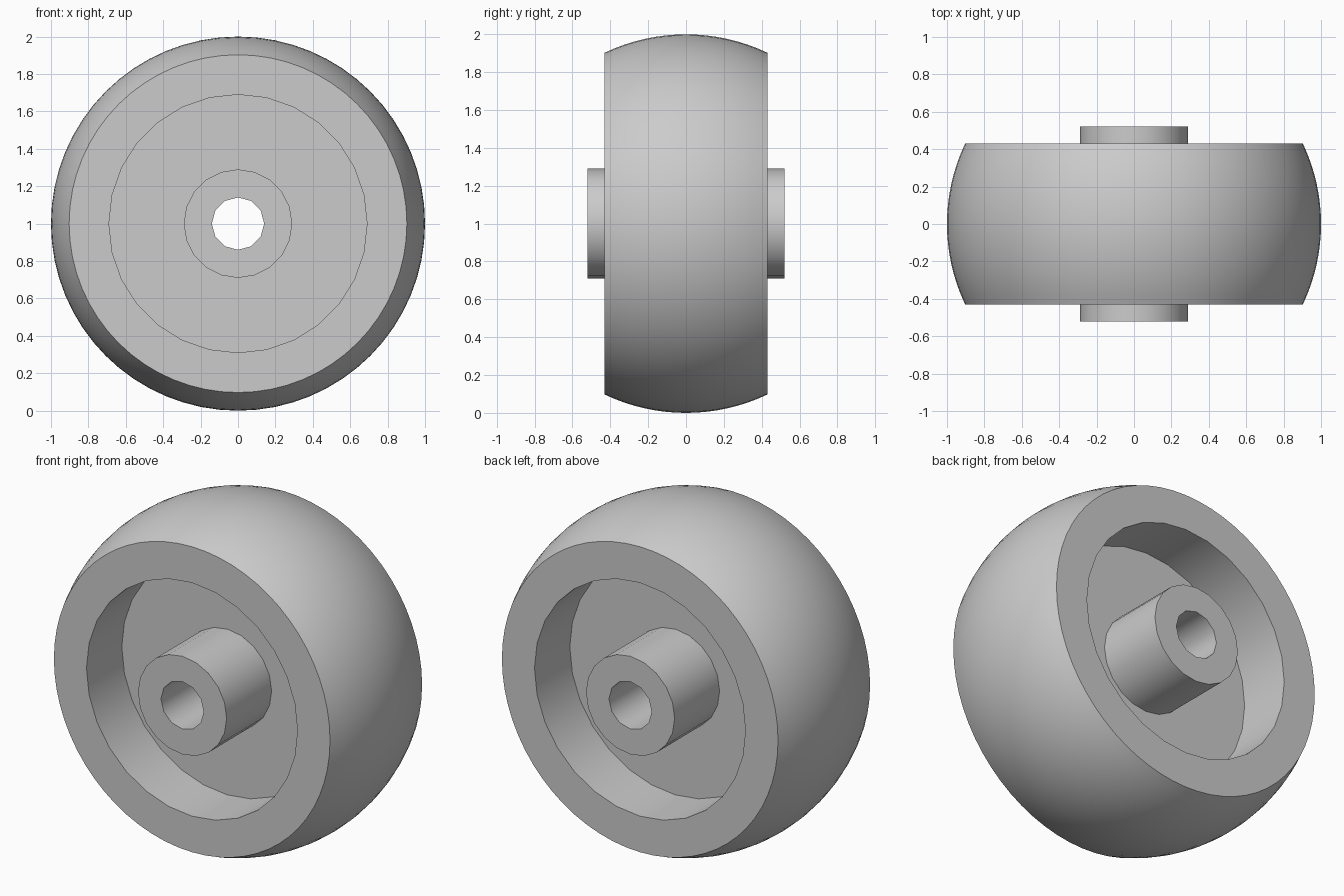
import bpy, bmesh, math
from mathutils import Matrix, Vector

default_cube = bpy.data.objects.get("Cube")
if default_cube:
    bpy.data.objects.remove(default_cube)

AXLE_Z = 1.0
HALF_WIDTH = 0.43
WEB_HALF = 0.10
HUB_HALF = 0.52

# Plain grey plastic
grey = bpy.data.materials.new("light_grey")
grey.use_nodes = True
colour = (0.6, 0.6, 0.6, 1)
grey.diffuse_color = colour
grey.node_tree.nodes["Principled BSDF"].inputs["Base Color"].default_value = colour


def lathe(name, profile, sides):
    """Closed solid of revolution about the y axle from (radius, y) points."""
    bm = bmesh.new()
    rings = []
    for radius, y in profile:
        ring = []
        for i in range(sides):
            a = math.tau * i / sides
            ring.append(bm.verts.new((radius * math.cos(a), y, radius * math.sin(a))))
        rings.append(ring)
    for low, high in zip(rings, rings[1:]):
        for i in range(sides):
            j = (i + 1) % sides
            bm.faces.new((low[i], low[j], high[j], high[i]))
    bm.faces.new(rings[0])
    bm.faces.new(rings[-1])
    bmesh.ops.recalc_face_normals(bm, faces=bm.faces)
    mesh = bpy.data.meshes.new(name)
    bm.to_mesh(mesh)
    bm.free()
    mesh.materials.append(grey)
    obj = bpy.data.objects.new(name, mesh)
    obj.location.z = AXLE_Z
    bpy.context.collection.objects.link(obj)
    return obj


def combine(target, other, operation):
    """Apply a boolean to the target and remove the helper."""
    other.hide_render = True
    mod = target.modifiers.new(operation.lower(), "BOOLEAN")
    mod.operation = operation
    mod.solver = "EXACT"
    mod.object = other
    bpy.context.view_layer.update()
    bpy.context.view_layer.objects.active = target
    bpy.ops.object.modifier_apply(modifier=mod.name)
    bpy.data.objects.remove(other)


# Crowned tread: a band of a unit sphere with flat sides
steps = 16
tread = []
for i in range(steps + 1):
    y = HALF_WIDTH * (2 * i / steps - 1)
    tread.append((math.sqrt(1 - y * y), y))
wheel = lathe("wheel", tread, 64)

# Deep round recess on each side, leaving a thin web
for side in (-1, 1):
    recess = lathe("recess_cutter", [(0.69, side * WEB_HALF), (0.69, side * 0.7)], 28)
    combine(wheel, recess, "DIFFERENCE")

# Hub standing proud of both sides, with the axle bore through it
combine(wheel, lathe("hub", [(0.29, -HUB_HALF), (0.29, HUB_HALF)], 20), "UNION")
combine(wheel, lathe("bore_cutter", [(0.14, -0.8), (0.14, 0.8)], 12), "DIFFERENCE")

# Smooth curved walls, crisp rims
bpy.ops.object.select_all(action="DESELECT")
wheel.select_set(True)
bpy.context.view_layer.objects.active = wheel
bpy.ops.object.shade_smooth_by_angle(angle=math.radians(35))
